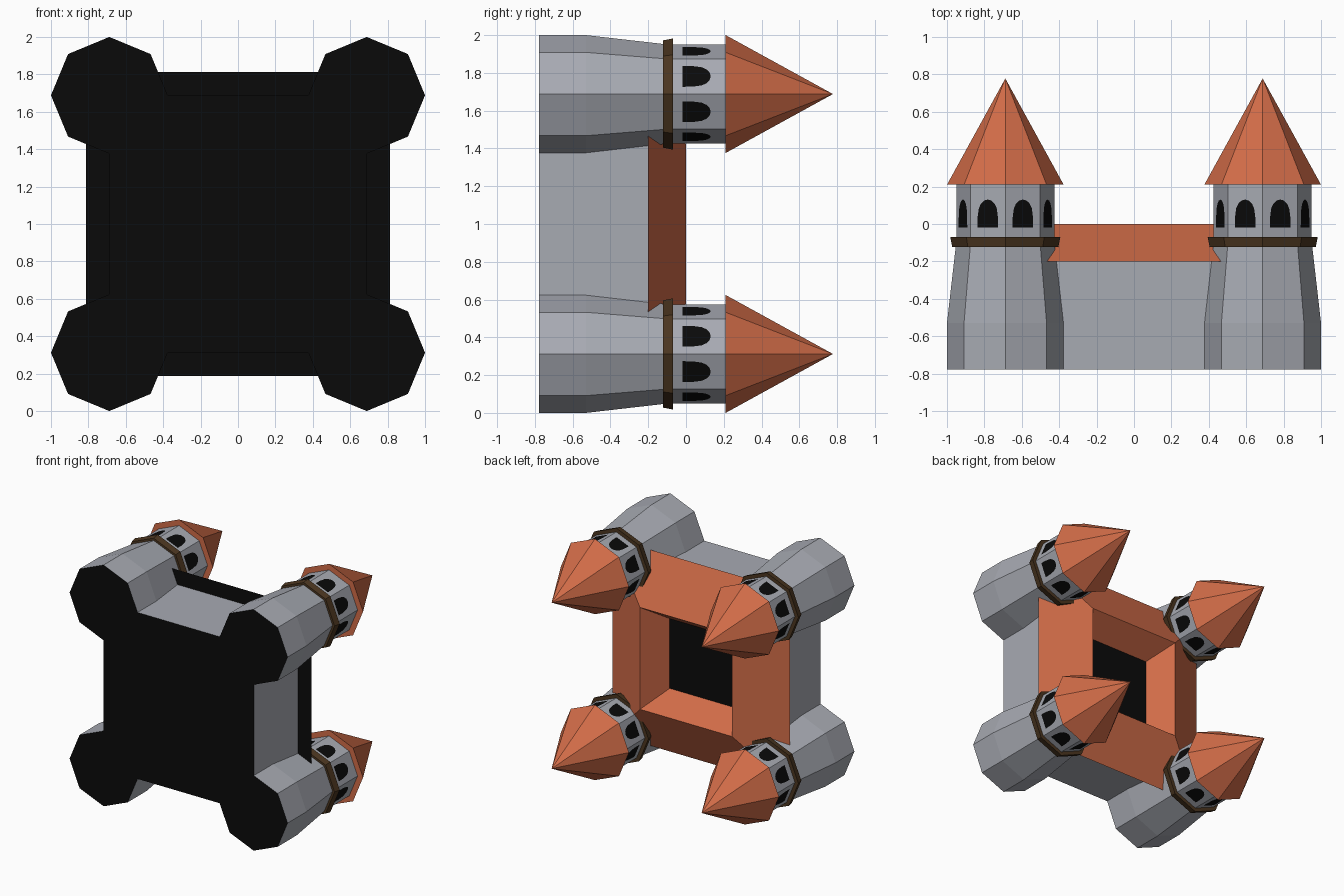
import bpy, bmesh, math
from mathutils import Vector

if "Cube" in bpy.data.objects:
    bpy.data.objects.remove(bpy.data.objects["Cube"])


def material(name, rgb):
    m = bpy.data.materials.new(name)
    m.diffuse_color = (*rgb, 1)
    m.use_nodes = True
    m.node_tree.nodes["Principled BSDF"].inputs["Base Color"].default_value = m.diffuse_color
    return m


STONE = material("grey stone", (0.39, 0.405, 0.45))
TILE = material("orange tile", (0.64, 0.15, 0.065))
WOOD = material("brown wood", (0.07, 0.036, 0.014))
BLACK = material("black", (0.003, 0.003, 0.003))
CZ = 1.0      # height of the castle's axis, which runs along y
OFF = 0.688   # tower offset from the axis


def finish(bm, name, mats, recalc=True):
    if recalc:
        bmesh.ops.recalc_face_normals(bm, faces=bm.faces)
    me = bpy.data.meshes.new(name)
    bm.to_mesh(me)
    bm.free()
    for m in mats:
        me.materials.append(m)
    ob = bpy.data.objects.new(name, me)
    bpy.context.collection.objects.link(ob)
    return ob


def lathe(bm, profile, cx, cz, sides=8, turn=0.0):
    """Sweep (radius, y) points round an axis parallel to y; cap both ends."""
    rings = []
    for r, y in profile:
        if r == 0:
            rings.append([bm.verts.new((cx, y, cz))])
            continue
        rings.append([bm.verts.new((cx + r * math.cos(turn + i * math.tau / sides), y,
                                    cz + r * math.sin(turn + i * math.tau / sides)))
                      for i in range(sides)])
    for a, b in zip(rings, rings[1:]):
        for i in range(sides):
            j = (i + 1) % sides
            if len(b) == 1:
                bm.faces.new((a[i], a[j], b[0]))
            else:
                bm.faces.new((a[i], a[j], b[j], b[i]))
    bm.faces.new(rings[0])
    if len(rings[-1]) > 1:
        bm.faces.new(rings[-1])


def blacken(bm, y):
    """Give flat faces lying at depth y the second material."""
    bm.normal_update()
    for f in bm.faces:
        if all(abs(v.co.y - y) < 1e-4 for v in f.verts):
            f.material_index = 1


# Arched window outline: (sideways, along y)
ARCH = [(-0.06, -0.018), (0.06, -0.018), (0.059, 0.035)]
ARCH += [(0.056 * math.cos(a), 0.055 + 0.076 * math.sin(a))
         for a in [math.pi * k / 8 for k in range(9)]] + [(-0.059, 0.035)]


def windows(cx, cz, name):
    bm = bmesh.new()
    d = 0.262 * math.cos(math.pi / 8) + 0.003
    for i in range(8):
        t = (i + 0.5) * math.pi / 4
        n = Vector((math.cos(t), 0, math.sin(t)))
        s = Vector((-math.sin(t), 0, math.cos(t)))
        f = bm.faces.new([bm.verts.new(Vector((cx, y, cz)) + n * d + s * u)
                          for u, y in ARCH])
        f.normal_update()
        if f.normal.dot(n) < 0:
            f.normal_flip()
    finish(bm, name, [BLACK], recalc=False)


# Four corner towers
n = 0
for sx in (-1, 1):
    for sz in (-1, 1):
        n += 1
        cx, cz = sx * OFF, CZ + sz * OFF
        parts = [
            ("tower_base", [(0.312, -0.778), (0.312, -0.53), (0.265, -0.12)], STONE),
            ("tower_band", [(0.284, -0.122), (0.294, -0.07)], WOOD),
            ("tower_top", [(0.262, -0.075), (0.262, 0.212)], STONE),
            ("tower_cone", [(0.312, 0.21), (0, 0.778)], TILE)]
        for name, profile, mat in parts:
            bm = bmesh.new()
            lathe(bm, profile, cx, cz)
            if name == "tower_base":
                blacken(bm, -0.778)
            finish(bm, f"{name}_{n}", [mat, BLACK])
        windows(cx, cz, f"tower_windows_{n}")

# Square wall block between the tower centres, black at the base
R2 = math.sqrt(2)
bm = bmesh.new()
lathe(bm, [(0.69 * R2, -0.778), (0.69 * R2, -0.2)], 0, CZ, 4, math.pi / 4)
top = [f for f in bm.faces if all(v.co.y > -0.3 for v in f.verts)]
bmesh.ops.delete(bm, geom=top, context='FACES')
blacken(bm, -0.778)
finish(bm, "walls", [STONE, BLACK])

# Roof: eaves rise to a square ridge, then fall to a black well in the middle
bm = bmesh.new()
lathe(bm, [(0.812 * R2, -0.2), (0.422 * R2, 0.0), (0.17 * R2, -0.38)],
      0, CZ, 4, math.pi / 4)
blacken(bm, -0.2)
blacken(bm, -0.38)
for f in bm.faces:
    f.normal_update()
    c = f.calc_center_median()
    # upward facing everywhere except the underside
    up = f.material_index == 0 or c.y < -0.3
    if (f.normal.y > 0) != up:
        f.normal_flip()
finish(bm, "roof", [TILE, BLACK], recalc=False)
